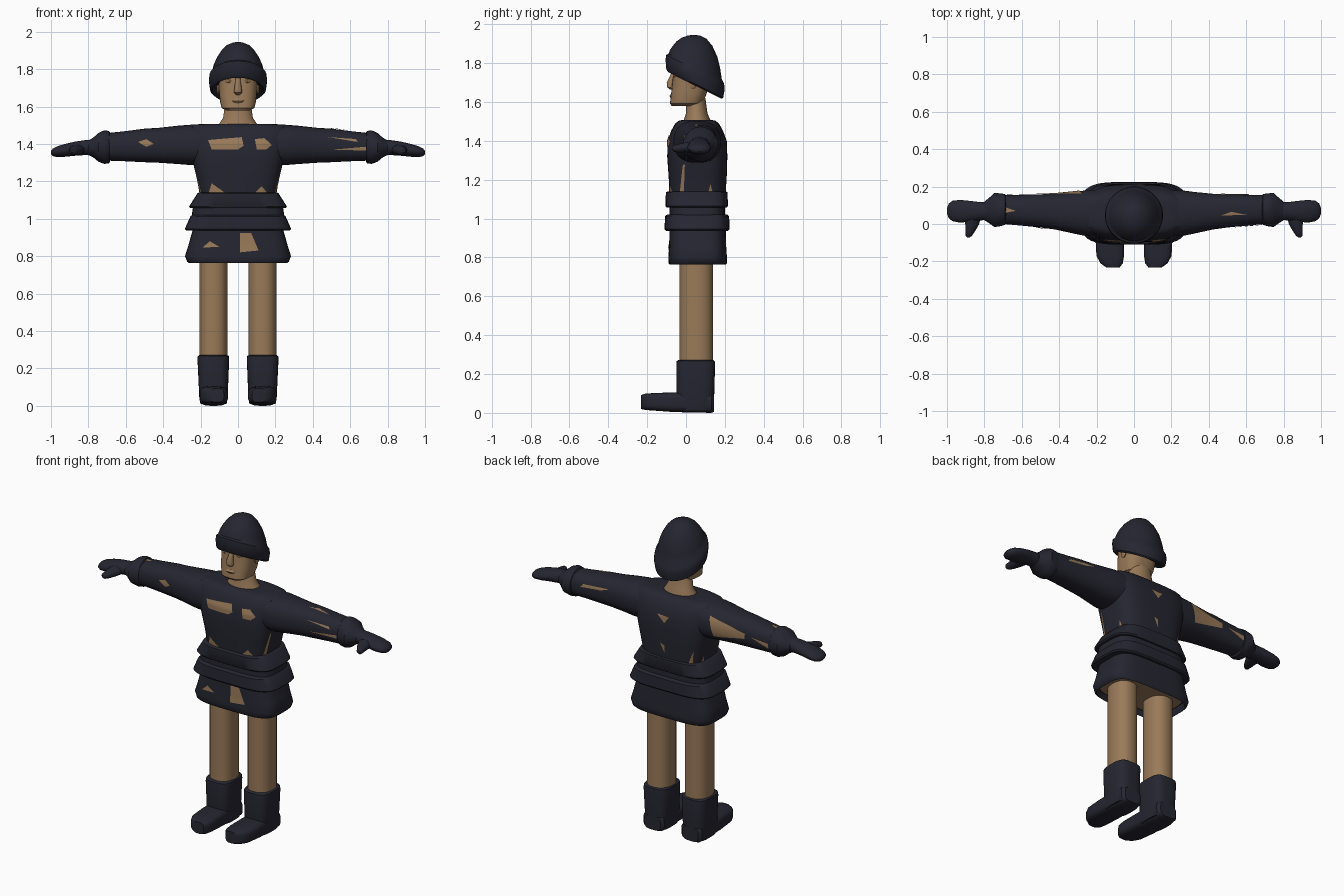
import bpy, bmesh, math
from mathutils import Vector
from mathutils.bvhtree import BVHTree


def material(name, rgb):
    m = bpy.data.materials.new(name)
    m.diffuse_color = (*rgb, 1)
    return m


CLOTH = material("dark_navy_cloth", (0.019, 0.019, 0.031))
SKIN = material("tan_skin", (0.32, 0.195, 0.10))


def finish(name, bm, mat, angle=40):
    bmesh.ops.recalc_face_normals(bm, faces=bm.faces)
    me = bpy.data.meshes.new(name)
    bm.to_mesh(me)
    tree = BVHTree.FromBMesh(bm)
    bm.free()
    me.materials.append(mat)
    ob = bpy.data.objects.new(name, me)
    bpy.context.collection.objects.link(ob)
    bpy.ops.object.select_all(action='DESELECT')
    ob.select_set(True)
    bpy.context.view_layer.objects.active = ob
    bpy.ops.object.shade_smooth_by_angle(angle=math.radians(angle))
    return tree


def loft(name, axis, rings, mat, power=2.0, n=32, sx=1):
    """Skin superellipse rings: (position, centre a, centre b, radius a, radius b, tilt)."""
    bm = bmesh.new()
    loops = []
    for p, ca, cb, ra, rb, *tilt in rings:
        loop = []
        for i in range(n):
            t = 2 * math.pi * (i + 0.5) / n
            c, s = math.cos(t), math.sin(t)
            a = ca + ra * math.copysign(abs(c) ** (2 / power), c)
            b = cb + rb * math.copysign(abs(s) ** (2 / power), s)
            q = p - (tilt[0] * (b - cb) if tilt else 0)
            co = {'x': (q, a, b), 'y': (a, q, b), 'z': (a, b, q)}[axis]
            loop.append(bm.verts.new((co[0] * sx, co[1], co[2])))
        loops.append(loop)
    for l0, l1 in zip(loops, loops[1:]):
        for i in range(n):
            j = (i + 1) % n
            bm.faces.new((l0[i], l0[j], l1[j], l1[i]))
    bm.faces.new(loops[0])
    bm.faces.new(loops[-1])
    return finish(name, bm, mat)


def patch(name, tree, view, pts):
    """Thin skin patch laid over a garment, projected from one view."""
    d = {'front': Vector((0, 1, 0)), 'back': Vector((0, -1, 0)), 'top': Vector((0, 0, -1)),
         'right': Vector((-1, 0, 0)), 'left': Vector((1, 0, 0))}[view]
    bm = bmesh.new()
    vs = []
    for a, b in pts:
        co = (a, b, 0) if view == 'top' else (0, a, b) if view in ('left', 'right') else (a, 0, b)
        vs.append(bm.verts.new(co))
    bm.faces.new(vs)
    bmesh.ops.triangulate(bm, faces=bm.faces)
    bmesh.ops.subdivide_edges(bm, edges=bm.edges[:], cuts=7, use_grid_fill=True)
    lost = []
    for v in bm.verts:
        start = v.co - d * 3
        hit, nor, _, _ = tree.ray_cast(start, d)
        if hit is None:
            lost.append(v)
        else:
            v.co = hit + (nor if nor.dot(d) < 0 else -nor) * 0.004
    bmesh.ops.delete(bm, geom=lost, context='VERTS')
    finish(name, bm, SKIN)


# knitted hat: turned-up brim and dome, tilted back
loft("hat", 'z', [
    (1.70, 0, .045, .118, .118, .5), (1.685, 0, .045, .138, .138, .5),
    (1.695, 0, .045, .150, .147, .5), (1.74, 0, .047, .156, .153, .5),
    (1.768, 0, .047, .152, .150, .5), (1.782, 0, .047, .140, .138, .48),
    (1.82, 0, .046, .130, .130, .35), (1.86, 0, .045, .113, .116, .22),
    (1.90, 0, .043, .088, .093, .12), (1.928, 0, .042, .060, .064, .05),
    (1.941, 0, .041, .030, .034), (1.945, 0, .04, .008, .008)], CLOTH)

# head, neck and face
loft("head", 'z', [
    (1.58, 0, -.012, .065, .062), (1.592, 0, .0, .088, .083), (1.63, 0, .012, .097, .09),
    (1.67, 0, .02, .101, .094), (1.74, 0, .03, .104, .096), (1.80, 0, .04, .108, .105)],
    SKIN, 2.7)
loft("neck", 'z', [
    (1.46, 0, .055, .12, .075), (1.505, 0, .057, .103, .07), (1.54, 0, .055, .08, .056),
    (1.62, 0, .05, .068, .05)], SKIN)
loft("nose", 'z', [
    (1.663, 0, -.07, .012, .012), (1.675, 0, -.077, .023, .02), (1.70, 0, -.08, .02, .02),
    (1.74, 0, -.066, .013, .014), (1.77, 0, -.06, .012, .008)], SKIN, n=12)
loft("lips", 'z', [
    (1.618, 0, -.07, .025, .008), (1.63, 0, -.072, .035, .014), (1.642, 0, -.07, .025, .008)],
    SKIN, n=12)
for s in (-1, 1):
    loft("brow", 'x', [
        (.018, -.06, 1.757, .008, .006), (.045, -.06, 1.765, .012, .009),
        (.08, -.045, 1.758, .008, .006)], SKIN, n=10, sx=s)
    loft("eye", 'x', [
        (.03, -.058, 1.735, .005, .004), (.048, -.057, 1.735, .011, .011),
        (.068, -.052, 1.735, .005, .004)], SKIN, n=10, sx=s)
    loft("ear", 'x', [
        (.095, .03, 1.70, .016, .028), (.108, .035, 1.70, .022, .034),
        (.114, .037, 1.70, .014, .024)], SKIN, n=14, sx=s)

# sweater body
torso = loft("sweater", 'z', [
    (1.06, 0, .06, .2, .14), (1.14, 0, .06, .205, .145), (1.22, 0, .06, .222, .15),
    (1.32, 0, .058, .245, .155), (1.40, 0, .058, .255, .152), (1.455, 0, .057, .265, .132),
    (1.49, 0, .057, .262, .112), (1.505, 0, .057, .23, .092), (1.507, 0, .057, .12, .07)],
    CLOTH, 3.4, 48)

# belts and skirt
loft("upper_belt", 'z', [
    (1.14, 0, .055, .21, .15), (1.135, 0, .055, .218, .159), (1.065, 0, .055, .262, .161),
    (1.057, 0, .055, .255, .155)], CLOTH, 4, 40)
loft("waist_band", 'z', [
    (1.07, 0, .057, .24, .143), (1.0, 0, .057, .25, .143)], CLOTH, 4, 40)
loft("lower_belt", 'z', [
    (1.02, 0, .057, .245, .155), (1.013, 0, .057, .255, .165), (.945, 0, .057, .285, .168),
    (.937, 0, .057, .278, .16)], CLOTH, 4, 40)
skirt = loft("skirt", 'z', [
    (.95, 0, .06, .24, .145), (.86, 0, .06, .265, .147), (.80, 0, .06, .284, .151),
    (.77, 0, .06, .272, .15), (.763, 0, .06, .262, .144), (.80, 0, .06, .25, .135)],
    CLOTH, 4, 40)
loft("hips", 'z', [(.90, 0, .06, .2, .12), (.795, 0, .06, .243, .128)], SKIN, 4, 40)

# arms, gloves, legs and boots
arms = {}
for s in (-1, 1):
    arms[s] = loft("sleeve", 'x', [
        (.12, .06, 1.40, .12, .105), (.26, .058, 1.395, .122, .108),
        (.32, .06, 1.395, .112, .103), (.42, .066, 1.393, .096, .094),
        (.50, .07, 1.392, .089, .09), (.60, .074, 1.388, .083, .081),
        (.71, .078, 1.384, .077, .073)], CLOTH, 2.4, sx=s)
    loft("glove_cuff", 'x', [
        (.685, .078, 1.383, .076, .08), (.69, .078, 1.383, .083, .087),
        (.715, .076, 1.383, .088, .09), (.745, .075, 1.382, .092, .078),
        (.775, .072, 1.381, .068, .052), (.80, .07, 1.38, .05, .04)], CLOTH, sx=s)
    loft("mitten", 'x', [
        (.77, .07, 1.382, .047, .042), (.82, .068, 1.38, .049, .04),
        (.87, .068, 1.375, .055, .038), (.93, .068, 1.365, .061, .034),
        (.97, .07, 1.358, .055, .028), (.99, .07, 1.355, .04, .02),
        (1.0, .07, 1.354, .015, .008)], CLOTH, sx=s)
    loft("mitten_thumb", 'y', [
        (.05, .86, 1.37, .045, .032), (.0, .865, 1.367, .038, .026),
        (-.04, .876, 1.362, .026, .022), (-.062, .883, 1.36, .018, .017),
        (-.072, .885, 1.36, .007, .007)], CLOTH, n=16, sx=s)
    loft("leg", 'z', [
        (.2, .131, .053, .076, .087), (.88, .131, .053, .076, .087)], SKIN, 2.3, 24, s)
    loft("boot_shaft", 'z', [
        (.01, .131, .05, .07, .09), (.04, .131, .048, .076, .096), (.25, .132, .05, .085, .1),
        (.266, .132, .05, .083, .098), (.272, .132, .05, .074, .09)], CLOTH, 3.4, sx=s)
    loft("boot_foot", 'y', [
        (.145, .131, .05, .055, .044), (.13, .131, .052, .072, .052),
        (-.06, .131, .055, .076, .051), (-.17, .127, .057, .074, .045),
        (-.21, .12, .057, .06, .042), (-.232, .112, .056, .036, .036)],
        CLOTH, 3.6, sx=s)

# torn holes showing skin
patch("chest_hole", torso, 'front', [(-.16, 1.42), (.02, 1.435), (.03, 1.39), (0, 1.37), (-.14, 1.37)])
patch("chest_hole", torso, 'front', [(.09, 1.425), (.14, 1.43), (.18, 1.395), (.15, 1.37), (.1, 1.37)])
patch("belly_hole", torso, 'front', [(-.155, 1.14), (-.14, 1.19), (-.07, 1.14)])
patch("belly_hole", torso, 'front', [(.09, 1.14), (.125, 1.175), (.155, 1.14)])
patch("back_hole", torso, 'back', [(-.03, 1.40), (.05, 1.405), (.0, 1.36)])
patch("back_hole", torso, 'back', [(.0, 1.22), (.03, 1.23), (.0, 1.17)])
patch("back_hole", torso, 'back', [(-.18, 1.22), (-.15, 1.14), (-.17, 1.14)])
for view in ('right', 'left'):
    patch("side_hole", torso, view, [(-.03, 1.14), (-.015, 1.28), (-.005, 1.28), (-.01, 1.14)])
    patch("side_hole", torso, view, [(.115, 1.14), (.125, 1.18), (.135, 1.14)])
patch("skirt_hole", skirt, 'front', [(.01, .925), (.07, .925), (.11, .83), (.01, .82)])
patch("skirt_hole", skirt, 'front', [(-.19, .845), (-.15, .88), (-.10, .85)])
patch("sleeve_hole", arms[-1], 'front', [(-.535, 1.41), (-.49, 1.425), (-.45, 1.40), (-.49, 1.385)])
patch("sleeve_hole", arms[1], 'front', [(.48, 1.435), (.63, 1.425), (.64, 1.41)])
patch("sleeve_hole", arms[1], 'front', [(.5, 1.37), (.685, 1.385), (.685, 1.365)])
patch("sleeve_hole", arms[1], 'top', [(.46, .045), (.6, .05), (.52, .065)])
patch("sleeve_hole", arms[1], 'back', [(.42, 1.435), (.6, 1.42), (.62, 1.40), (.48, 1.415)])
patch("sleeve_hole", arms[-1], 'back', [(-.28, 1.46), (-.52, 1.41), (-.52, 1.38), (-.31, 1.34)])
patch("sleeve_hole", arms[-1], 'back', [(-.56, 1.40), (-.68, 1.39), (-.68, 1.36)])
patch("sleeve_hole", arms[-1], 'top', [(-.69, .06), (-.69, .09), (-.63, .07)])
